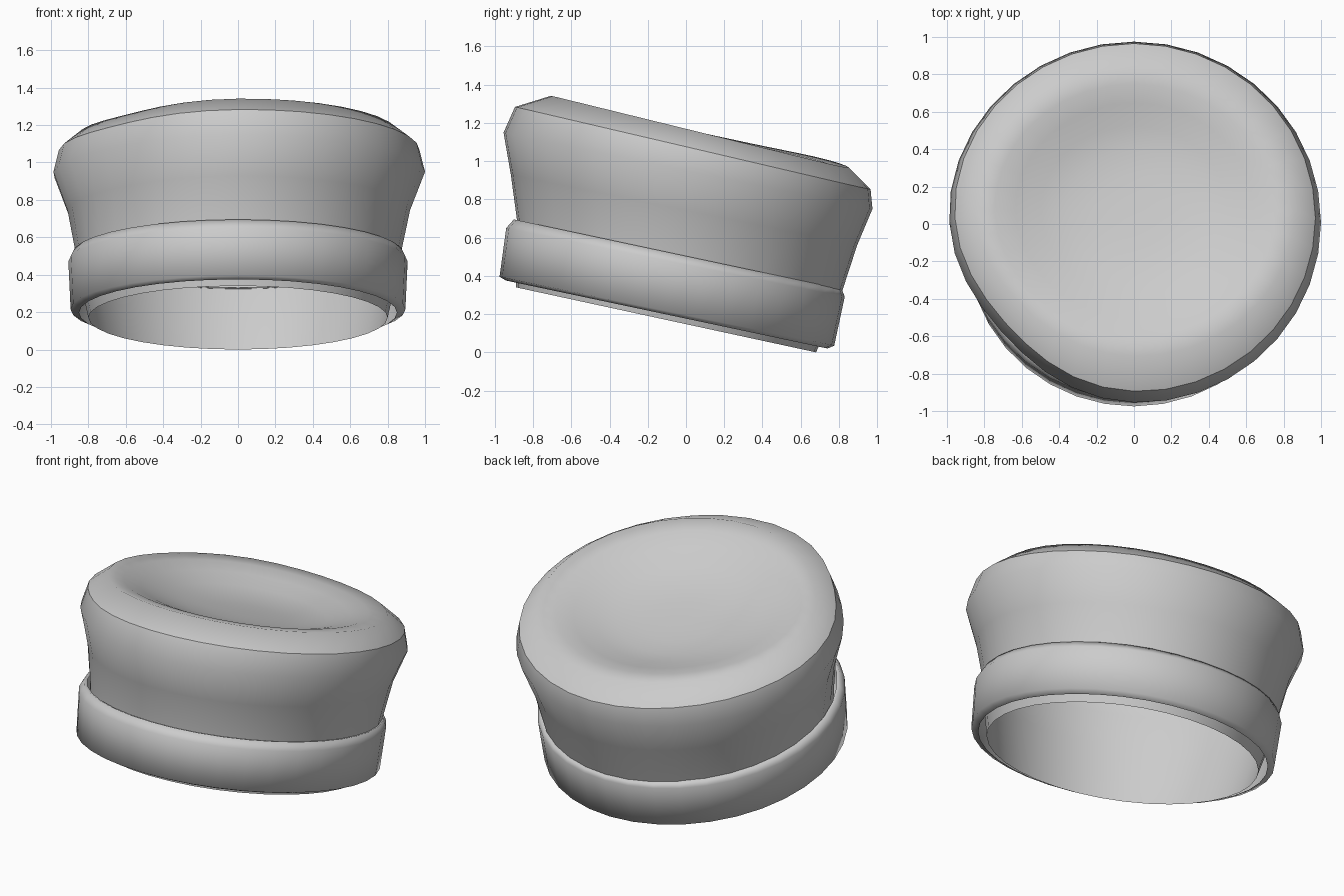
import bpy, bmesh, math

if "Cube" in bpy.data.objects:
    bpy.data.objects.remove(bpy.data.objects["Cube"])

SEG = 36


def bump(a, centre, width):
    return math.exp(-((a - math.radians(centre)) / width) ** 2)


def ring(bm, rx, front, back, dent=0.0, sink=0.0, lift=0.0):
    """Tilted oval ring given by half width and its front / back (y, z) points."""
    (y0, z0), (y1, z1) = front, back
    verts = []
    for i in range(SEG):
        a = 2 * math.pi * i / SEG
        # Soft flattening at the front left, slight lift at the back left
        d = dent * bump(a, 221, 0.55)
        c, s = math.cos(a) * (1 - d), math.sin(a) * (1 - d)
        y = (y0 + y1) / 2 + (y1 - y0) / 2 * s
        z = (z0 + z1) / 2 + (z1 - z0) / 2 * s - sink
        z += lift * (bump(a, 125, 0.6) - bump(a, 221, 0.5))
        verts.append(bm.verts.new((rx * c, y, z)))
    return verts


def loft(name, rings, cap=False, sharp=()):
    """Smooth skin through the rings; rings listed in sharp keep a crease."""
    bm = bmesh.new()
    loops = [ring(bm, *r) for r in rings]
    for lo, hi in zip(loops, loops[1:]):
        for i in range(SEG):
            j = (i + 1) % SEG
            bm.faces.new((lo[i], lo[j], hi[j], hi[i]))
    if cap:
        bm.faces.new(loops[-1])
    for k in sharp:
        for i in range(SEG):
            bm.edges.get((loops[k][i], loops[k][(i + 1) % SEG])).smooth = False
    for f in bm.faces:
        f.smooth = True
    me = bpy.data.meshes.new(name)
    bm.to_mesh(me)
    bm.free()
    ob = bpy.data.objects.new(name, me)
    bpy.context.collection.objects.link(ob)
    return ob


# Crown: open shell from the head opening up to the rim
crown = [
    (0.80, (-0.89, 0.34), (0.68, 0.00)),
    (0.835, (-0.89, 0.50), (0.75, 0.15)),
    (0.87, (-0.885, 0.69), (0.82, 0.33), 0.02),
    (0.92, (-0.92, 0.93), (0.895, 0.56), 0.05),
    (1.00, (-0.96, 1.15), (0.975, 0.75), 0.07),
    (0.97, (-0.90, 1.285), (0.965, 0.85), 0.07, 0.0, 0.01),
    (0.86, (-0.71, 1.343), (0.85, 0.96), 0.05, 0.0, 0.02),
]
# Dished top, sinking towards the middle
for f, sink in ((0.87, 0.008), (0.74, 0.04), (0.58, 0.085), (0.42, 0.113), (0.25, 0.124), (0.1, 0.127)):
    yc, zc, hy, hz = 0.07, 1.15, 0.78 * f, -0.19 * f
    crown.append((0.86 * f, (yc - hy, zc - hz), (yc + hy, zc + hz), 0.03 * f, sink, 0.02 * f * f))
loft("hat_crown", crown, cap=True, sharp=(5,))

# Band: separate strip wrapped around the lower crown, edges turned in
loft("hat_band", [
    (0.85, (-0.94, 0.375), (0.74, 0.02)),
    (0.895, (-0.975, 0.395), (0.775, 0.035)),
    (0.907, (-0.94, 0.65), (0.83, 0.29)),
    (0.885, (-0.90, 0.695), (0.815, 0.33)),
    (0.867, (-0.887, 0.69), (0.812, 0.325)),
])
